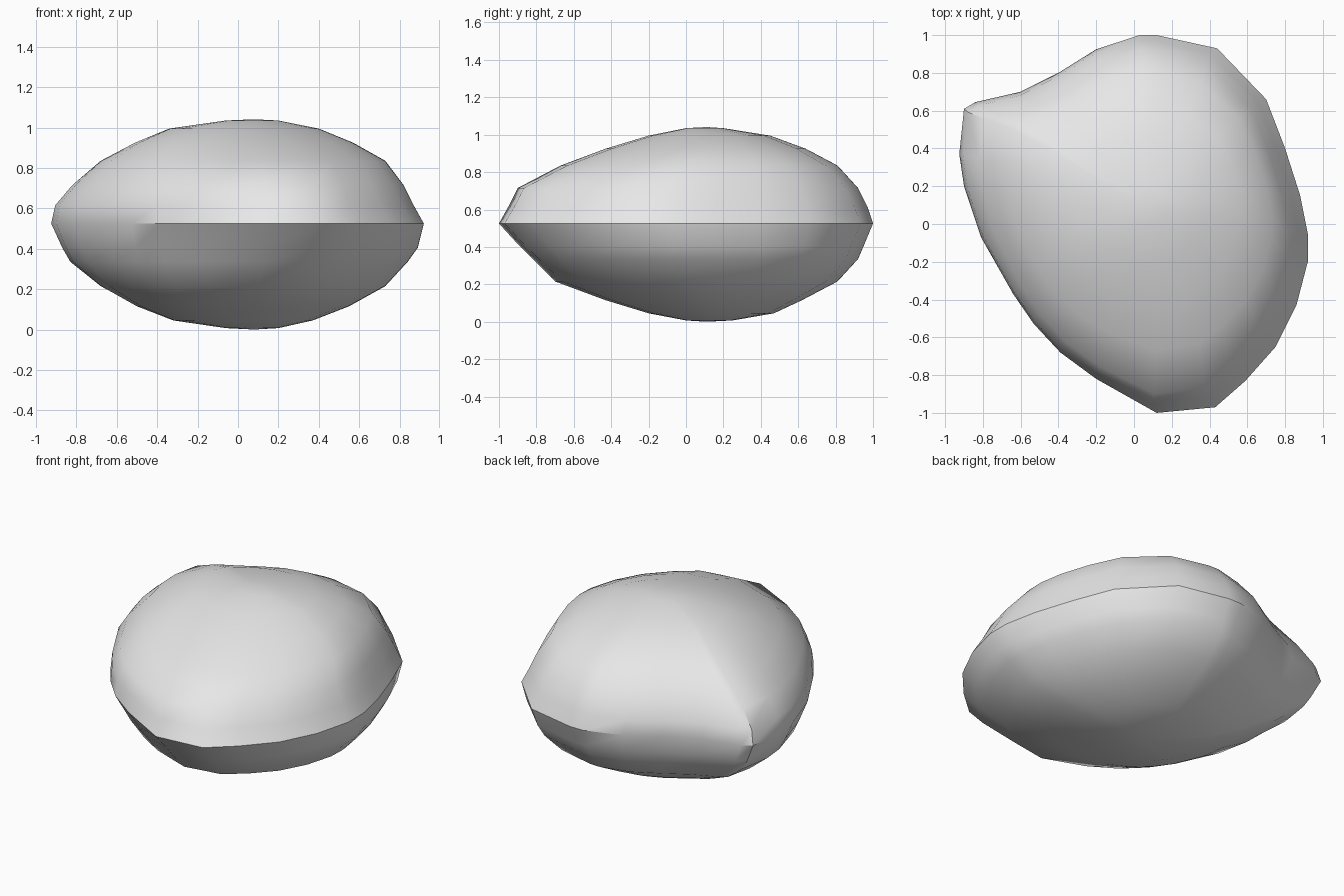
import bpy, bmesh, math

if "Cube" in bpy.data.objects:
    bpy.data.objects.remove(bpy.data.objects["Cube"])

# Widest outline of the stone, counterclockwise from the right
RIM = [(.92, -.05), (.88, .15), (.80, .40), (.70, .66), (.44, .93), (.12, 1), (.03, 1),
       (-.20, .925), (-.40, .80), (-.60, .70), (-.84, .645), (-.90, .61), (-.925, .37),
       (-.90, .20), (-.81, -.07), (-.64, -.37), (-.53, -.53), (-.39, -.68), (-.20, -.82),
       (.12, -1), (.43, -.97), (.59, -.83), (.75, -.65), (.86, -.43), (.92, -.20)]

# Rings: height, x min, x max, y min, y max, roundness
RINGS = [(.012, -.06, .20, .00, .25, .8), (.05, -.32, .37, -.20, .47, .7),
         (.12, -.50, .55, -.43, .62, .55), (.22, -.68, .73, -.70, .81, .35),
         (.34, -.83, .84, -.82, .92, .15), (.41, -.87, .89, -.89, .95, .08),
         (.53, -.925, .92, -1, 1, 0),
         (.62, -.905, .87, -.95, .97, .05), (.72, -.82, .82, -.90, .92, .12),
         (.84, -.68, .73, -.67, .81, .3), (.93, -.51, .57, -.43, .64, .5),
         (1.0, -.34, .40, -.20, .45, .7), (1.04, -.06, .20, .00, .20, .8)]


def ring_points(z, x0, x1, y0, y1, roundness):
    """Blend the rim towards an ellipse, then fit it to the given extents."""
    pts = []
    for x, y in RIM:
        u, v = x / .92, y
        a = math.atan2(v, u)
        pts.append((u + (math.cos(a) - u) * roundness, v + (math.sin(a) - v) * roundness))
    us, vs = [p[0] for p in pts], [p[1] for p in pts]
    fit = lambda t, s, lo, hi: lo + (hi - lo) * (t - min(s)) / (max(s) - min(s))
    return [(fit(u, us, x0, x1), fit(v, vs, y0, y1), z) for u, v in pts]


# Stone body: skin the stacked rings and close both ends
bm = bmesh.new()
loops = [[bm.verts.new(p) for p in ring_points(*r)] for r in RINGS]
n = len(RIM)
for low, high in zip(loops, loops[1:]):
    for i in range(n):
        j = (i + 1) % n
        bm.faces.new((low[i], low[j], high[j], high[i]))
for loop, z in ((loops[0], 0.005), (loops[-1], 1.046)):
    tip = bm.verts.new((.08, .11, z))
    for i in range(n):
        bm.faces.new((loop[i], loop[(i + 1) % n], tip))
bmesh.ops.recalc_face_normals(bm, faces=bm.faces)
bmesh.ops.translate(bm, verts=bm.verts, vec=(0, 0, -.005))

mesh = bpy.data.meshes.new("stone")
bm.to_mesh(mesh)
bm.free()
stone = bpy.data.objects.new("stone", mesh)
bpy.context.collection.objects.link(stone)

# Plain grey stone colour
grey = bpy.data.materials.new("stone grey")
grey.diffuse_color = (.8, .8, .8, 1)
grey.use_nodes = True
grey.node_tree.nodes["Principled BSDF"].inputs["Base Color"].default_value = grey.diffuse_color
mesh.materials.append(grey)

# Smooth surface that keeps the hard rim
bpy.context.view_layer.objects.active = stone
stone.select_set(True)
bpy.ops.object.shade_smooth_by_angle(angle=math.radians(35))
